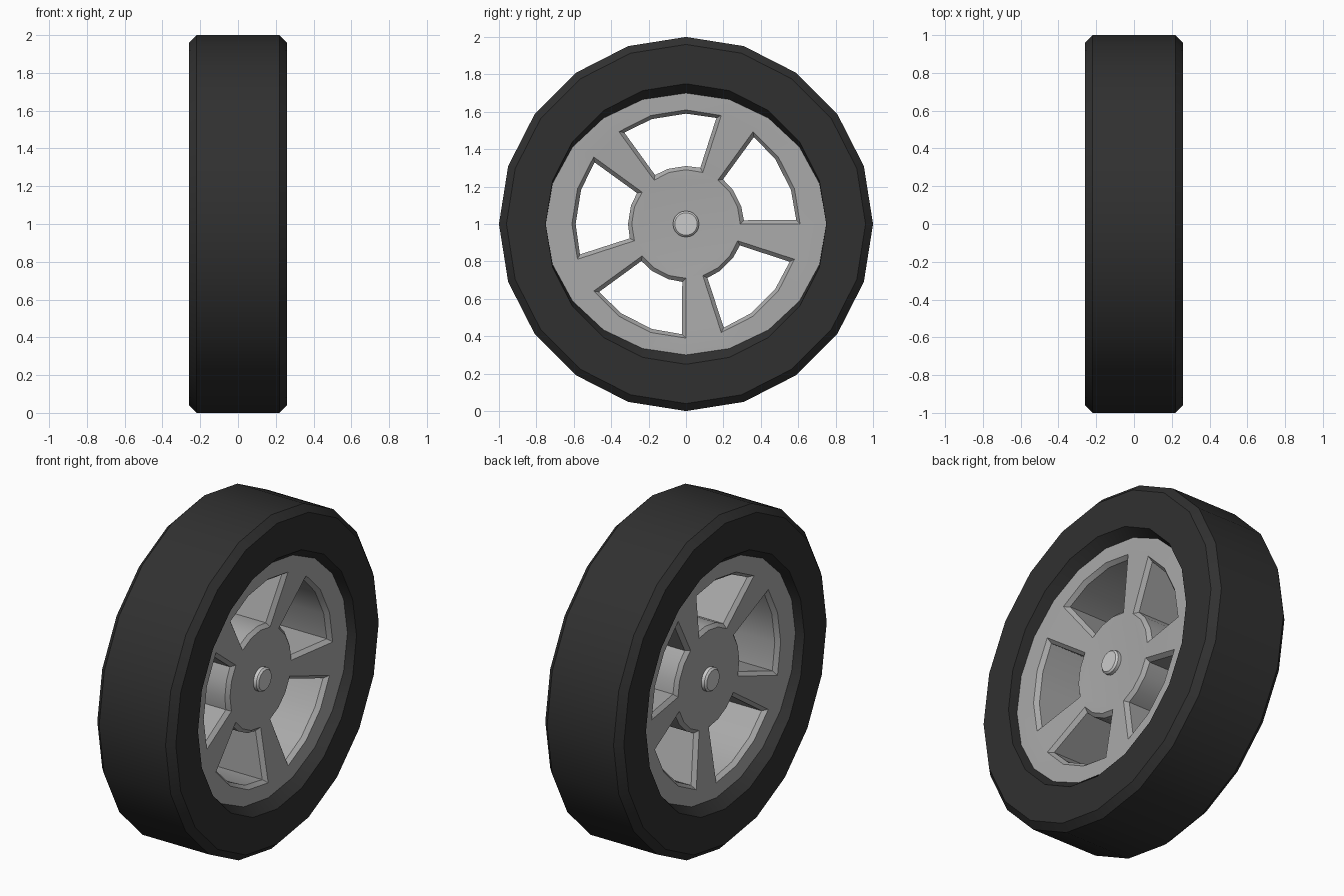
import bpy, bmesh
from math import cos, sin, radians

if "Cube" in bpy.data.objects:
    bpy.data.objects.remove(bpy.data.objects["Cube"])

N = 20
STEP = 360 / N


def point(x, ry, deg, rz=None):
    rz = ry if rz is None else rz
    return (x, ry * cos(radians(deg)), 1 + rz * sin(radians(deg)))


def ring(bm, x, ry, rz=None):
    return [bm.verts.new(point(x, ry, k * STEP, rz)) for k in range(N)]


def bridge(bm, a, b, cells=None):
    n = len(a)
    for k in (range(n) if cells is None else cells):
        j = (k + 1) % n
        bm.faces.new((a[k], a[j], b[j], b[k]))


def finish(bm, name, grey):
    bmesh.ops.recalc_face_normals(bm, faces=bm.faces)
    mesh = bpy.data.meshes.new(name)
    bm.to_mesh(mesh)
    bm.free()
    mat = bpy.data.materials.new(name + "_material")
    mat.diffuse_color = (grey, grey, grey, 1)
    mat.use_nodes = True
    mat.node_tree.nodes["Principled BSDF"].inputs["Base Color"].default_value = mat.diffuse_color
    mesh.materials.append(mat)
    obj = bpy.data.objects.new(name, mesh)
    bpy.context.collection.objects.link(obj)
    bpy.ops.object.select_all(action='DESELECT')
    obj.select_set(True)
    bpy.context.view_layer.objects.active = obj
    bpy.ops.object.shade_smooth_by_angle(angle=radians(30))


def lathe(name, profile, grey, cap=False):
    bm = bmesh.new()
    rings = [ring(bm, *p) for p in profile]
    for a, b in zip(rings, rings[1:]):
        bridge(bm, a, b)
    if cap:
        bm.faces.new(rings[0])
        bm.faces.new(rings[-1])
    finish(bm, name, grey)


# Tyre: chamfered tread, inner lip running down to the slightly oval rim edge
half = [(0.20, 0.75, 0.70), (0.26, 0.75, 0.75), (0.26, 0.96, 0.96), (0.22, 1, 1)]
lathe("tyre", [(-x, a, b) for x, a, b in half] + half[::-1], 0.03)

# Wheel: rim ring, dished hub, five spokes and five bevelled windows
bm = bmesh.new()
windows = {}
for side in (-1, 1):
    edge = ring(bm, side * 0.20, 0.75, 0.70)
    outer = ring(bm, side * 0.20, 0.61)
    hub = ring(bm, side * 0.15, 0.29)
    bridge(bm, edge, outer)
    bm.faces.new(hub)
    bridge(bm, outer, hub, range(3, N, 4))
    for w in range(0, N, 4):
        ks = [w, w + 1, w + 2, w + 3]
        loop = [outer[k] for k in ks] + [hub[k] for k in reversed(ks)]
        # inset loop at the bottom of the window bevel
        inset = []
        for x, r, turn, order in ((0.175, 0.59, 2, ks), (0.13, 0.31, 3.7, ks[::-1])):
            for k in order:
                d = turn if k == ks[0] else -turn if k == ks[-1] else 0
                inset.append(bm.verts.new(point(side * x, r, k * STEP + d)))
        bridge(bm, loop, inset)
        windows[side, w] = inset
# Window walls through the wheel
for w in range(0, N, 4):
    bridge(bm, windows[-1, w], windows[1, w])
finish(bm, "wheel", 0.4)

# Axle with chamfered ends
lathe("axle", [(-0.18, 0.06), (-0.17, 0.07), (0.17, 0.07), (0.18, 0.06)], 0.8, cap=True)
